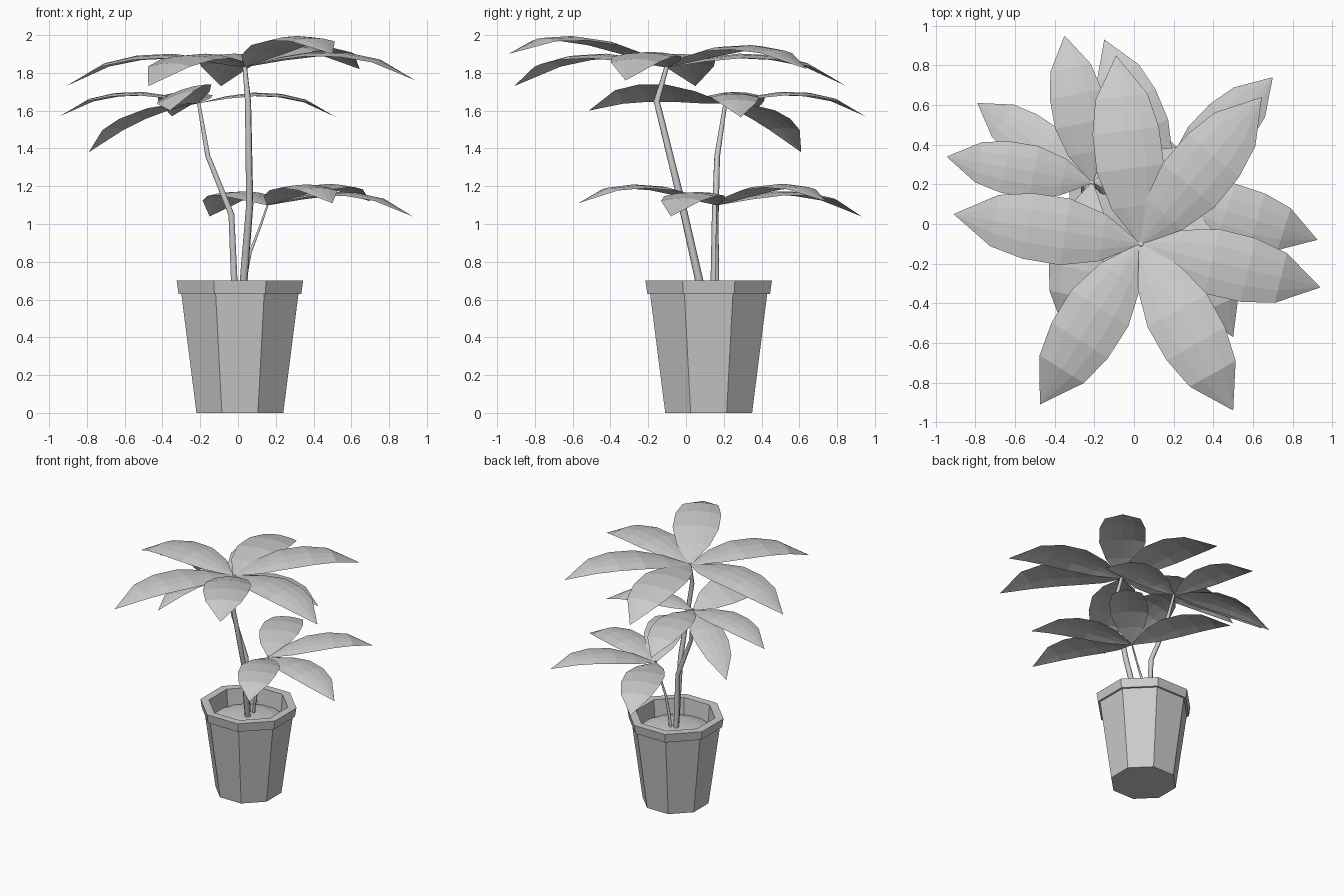
import bpy, bmesh, math
from mathutils import Vector

if "Cube" in bpy.data.objects:
    bpy.data.objects.remove(bpy.data.objects["Cube"])


def finish(name, bm):
    bmesh.ops.recalc_face_normals(bm, faces=bm.faces)
    me = bpy.data.meshes.new(name)
    bm.to_mesh(me)
    bm.free()
    ob = bpy.data.objects.new(name, me)
    bpy.context.collection.objects.link(ob)
    return ob


def lathe(name, profile, sides, centre, closed_bottom=True):
    """Revolve (apothem, z) points into a flat-sided form."""
    bm = bmesh.new()
    rings = []
    k = 1 / math.cos(math.pi / sides)
    for r, z in profile:
        rings.append([bm.verts.new((centre[0] + r * k * math.cos((i + .5) * math.tau / sides),
                                    centre[1] + r * k * math.sin((i + .5) * math.tau / sides), z))
                      for i in range(sides)])
    for a, b in zip(rings, rings[1:]):
        for i in range(sides):
            j = (i + 1) % sides
            bm.faces.new((a[i], a[j], b[j], b[i]))
    if closed_bottom:
        bm.faces.new(rings[0])
    bm.faces.new(rings[-1])
    return finish(name, bm)


def stem(name, pts, radii):
    cu = bpy.data.curves.new(name, 'CURVE')
    cu.dimensions = '3D'
    cu.bevel_depth = 1.0
    cu.bevel_resolution = 1
    cu.use_fill_caps = True
    sp = cu.splines.new('POLY')
    sp.points.add(len(pts) - 1)
    for p, co, r in zip(sp.points, pts, radii):
        p.co = (*co, 1)
        p.radius = r
    ob = bpy.data.objects.new(name, cu)
    bpy.context.collection.objects.link(ob)
    bpy.ops.object.select_all(action='DESELECT')
    ob.select_set(True)
    bpy.context.view_layer.objects.active = ob
    bpy.ops.object.convert(target='MESH')


# station along leaf, half width, arch height (all relative to leaf length)
LEAF = [(0, .006, 0), (.2, .125, .07), (.4, .178, .117),
        (.6, .176, .128), (.78, .138, .105), (1, 0, 0)]


def leaf(name, hub, tip, roll=0.0):
    hub, tip = Vector(hub), Vector(tip)
    flat = Vector((tip.x - hub.x, tip.y - hub.y, 0))
    length = flat.length
    side = Vector((-flat.y, flat.x, 0)).normalized()
    bm = bmesh.new()
    rows = []
    for t, w, arch in LEAF:
        mid = hub.lerp(tip, t) + Vector((0, 0, arch * length))
        if w == 0:
            rows.append([bm.verts.new(mid)])
            continue
        row = []
        for u in (-1, -.5, 0, .5, 1):
            z = -.14 * w * length * u * u + roll * u * w * length
            row.append(bm.verts.new(mid + side * (u * w * length) + Vector((0, 0, z))))
        rows.append(row)
    for a, b in zip(rows, rows[1:]):
        for i in range(4):
            if len(b) == 1:
                bm.faces.new((a[i], a[i + 1], b[0]))
            else:
                bm.faces.new((a[i], a[i + 1], b[i + 1], b[i]))
    bmesh.ops.recalc_face_normals(bm, faces=bm.faces)
    if sum(f.normal.z for f in bm.faces) < 0:
        bmesh.ops.reverse_faces(bm, faces=bm.faces)
    me = bpy.data.meshes.new(name)
    bm.to_mesh(me)
    bm.free()
    bpy.context.collection.objects.link(bpy.data.objects.new(name, me))


# Octagonal pot with rim, and domed soil
C = (.01, .12)
lathe("pot", [(.23, 0), (.31, .63), (.325, .63), (.335, .70), (.275, .70), (.262, .55)], 8, C)
lathe("soil", [(.262, .575), (.18, .60), (.09, .612), (.02, .615)], 16, C, False)

# Stems
stem("tall_stem", [(.02, .10, .58), (.03, .07, .70), (.062, -.02, 1.1), (.053, -.155, 1.65), (.035, -.10, 1.84)],
     [.022, .022, .02, .017, .012])
stem("middle_stem", [(-.015, .15, .58), (-.02, .15, .70), (-.035, .155, 1.05), (-.16, .165, 1.36), (-.21, .21, 1.65)],
     [.02, .02, .018, .015, .01])
stem("short_stem", [(.02, .165, .58), (.035, .165, .70), (.065, .165, .85), (.115, .165, .98), (.16, .165, 1.11)],
     [.012, .011, .009, .007, .006])

# Leaf clusters: hub, then leaf tips with optional roll
clusters = {
    "top_leaf": ((.03, -.10, 1.83), [
        (.50, -.94, 1.90), (-.475, -.91, 1.73), (-.91, .05, 1.73),
        (.94, -.32, 1.76), (.645, .64, 1.82), (-.09, .85, 1.73)]),
    "middle_leaf": ((-.21, .21, 1.64), [
        (-.945, .34, 1.57), (-.79, .61, 1.38), (-.35, .95, 1.57),
        (.52, .29, 1.565), (-.36, -.515, 1.60, .35)]),
    "low_leaf": ((.16, .165, 1.10), [
        (.925, -.08, 1.04), (.70, .74, 1.12), (-.15, .93, 1.04), (.50, -.57, 1.11)]),
}
for name, (hub, tips) in clusters.items():
    for i, t in enumerate(tips):
        leaf(f"{name}_{i + 1}", hub, t[:3], t[3] if len(t) > 3 else 0)
